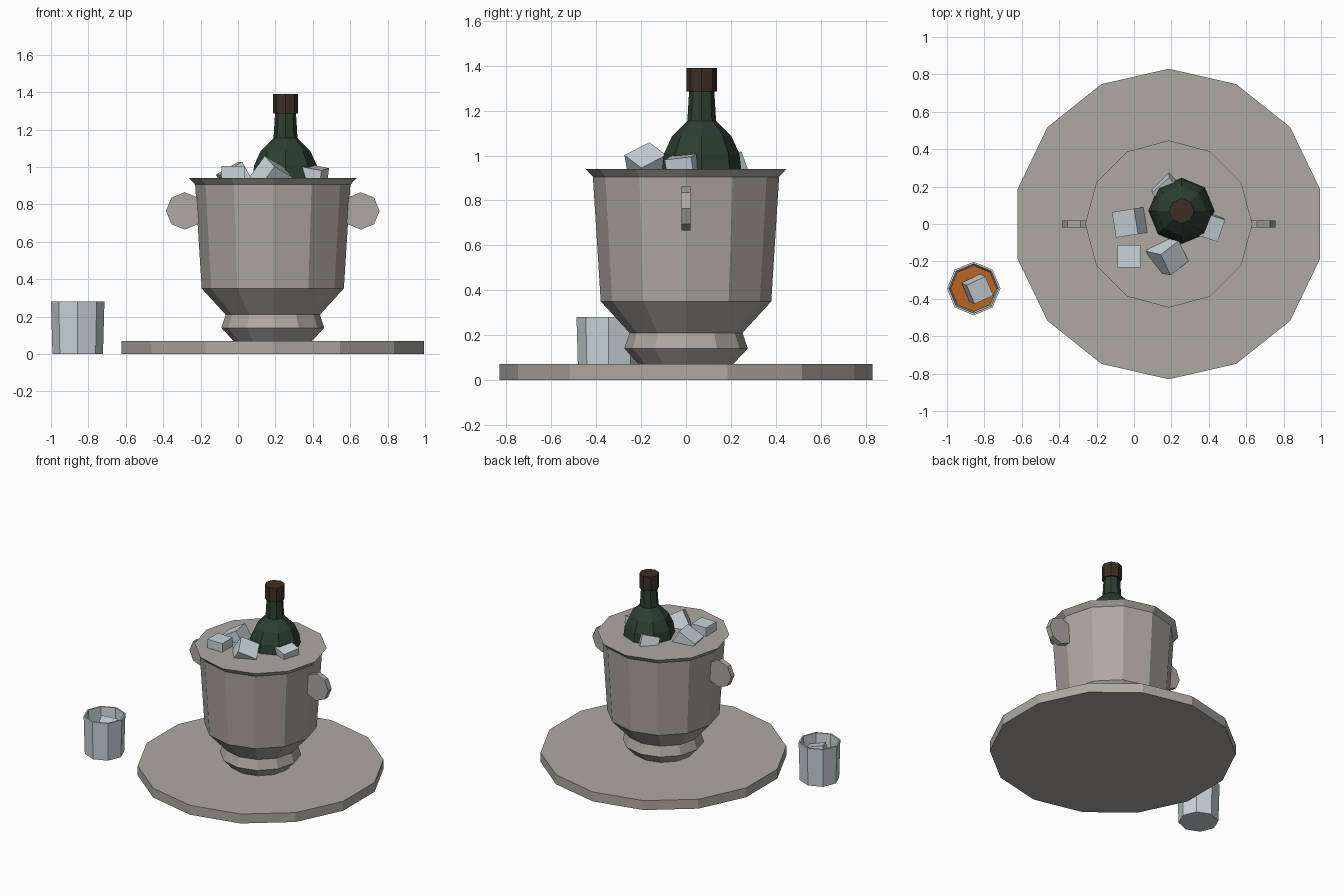
import bpy, bmesh, math
from mathutils import Vector, Matrix, Euler

cube = bpy.data.objects.get("Cube")
if cube:
    bpy.data.objects.remove(cube, do_unlink=True)


def material(name, rgb):
    m = bpy.data.materials.new(name)
    m.use_nodes = True
    m.diffuse_color = (*rgb, 1)
    m.node_tree.nodes["Principled BSDF"].inputs["Base Color"].default_value = (*rgb, 1)
    return m


pewter = material("warm grey metal", (0.42, 0.395, 0.36))
glassy = material("pale ice blue", (0.58, 0.66, 0.68))
green = material("dark bottle green", (0.025, 0.05, 0.03))
brown = material("dark brown", (0.045, 0.028, 0.018))
amber = material("amber drink", (0.5, 0.13, 0.015))


def finish(name, bm, mat, matrix):
    bmesh.ops.recalc_face_normals(bm, faces=bm.faces)
    mesh = bpy.data.meshes.new(name)
    bm.to_mesh(mesh)
    bm.free()
    mesh.materials.append(mat)
    obj = bpy.data.objects.new(name, mesh)
    obj.matrix_world = matrix
    bpy.context.collection.objects.link(obj)
    return obj


def lathe(name, profile, sides, mat, matrix, start=0.0):
    """Flat-sided solid of revolution from (radius, height) pairs, capped at both ends."""
    bm = bmesh.new()
    rings = []
    for r, z in profile:
        angles = [start + math.tau * i / sides for i in range(sides)]
        rings.append([bm.verts.new((r * math.cos(a), r * math.sin(a), z)) for a in angles])
    for low, high in zip(rings, rings[1:]):
        for i in range(sides):
            j = (i + 1) % sides
            bm.faces.new((low[i], low[j], high[j], high[i]))
    bm.faces.new(rings[0][::-1])
    bm.faces.new(rings[-1])
    return finish(name, bm, mat, matrix)


def ice(name, size, place, turn):
    bm = bmesh.new()
    bmesh.ops.create_cube(bm, size=size)
    spin = Euler([math.radians(a) for a in turn]).to_matrix().to_4x4()
    return finish(name, bm, glassy, Matrix.Translation(place) @ spin)


# Round tray and footed bucket
bucket_x = 0.186
centre = Matrix.Translation((bucket_x, 0, 0))
lathe("tray", [(0.83, 0), (0.83, 0.07)], 14, pewter, centre, math.pi / 2)
lathe("bucket", [(0.21, 0.07), (0.275, 0.14), (0.252, 0.21), (0.38, 0.35),
                 (0.415, 0.905), (0.447, 0.94)], 12, pewter, centre)

# Octagonal side handles
for side, label in ((1, "left"), (-1, "right")):
    place = Matrix.Translation((bucket_x + side * 0.471, 0, 0.765))
    lathe(label + "_handle", [(0.1, -0.02), (0.1, 0.02)], 8, pewter,
          place @ Matrix.Rotation(math.pi / 2, 4, 'X'))

# Bottle with cap
bottle_at = Matrix.Translation((0.254, 0.07, 0))
lathe("bottle", [(0.176, 0.88), (0.176, 0.94), (0.168, 1.008), (0.133, 1.085),
                 (0.064, 1.155), (0.056, 1.29)], 8, green, bottle_at)
lathe("bottle_cap", [(0.068, 1.285), (0.068, 1.39)], 8, brown, bottle_at)

# Ice heaped in the bucket
ice("ice_side", 0.138, (-0.014, 0.01, 0.933), (0, -30, 9))
ice("ice_front", 0.122, (-0.027, -0.172, 0.943), (0, 0, 0))
ice("ice_middle", 0.135, (0.178, -0.172, 0.948), (28, 25, 38))
ice("ice_far", 0.125, (0.4, -0.008, 0.937), (6, 10, -18))
ice("ice_back", 0.125, (0.185, 0.185, 0.93), (14, -14, 42))

# Drinking glass, hollow, with drink and ice
glass_at = Matrix.Translation((-0.857, -0.345, 0))
lathe("glass", [(0.135, 0), (0.143, 0.28), (0.132, 0.28), (0.122, 0.1)],
      8, glassy, glass_at)
lathe("drink", [(0.122, 0.105), (0.123, 0.13)], 8, amber, glass_at)
ice("ice_in_glass", 0.112, (-0.837, -0.348, 0.185), (12, 10, 25))
